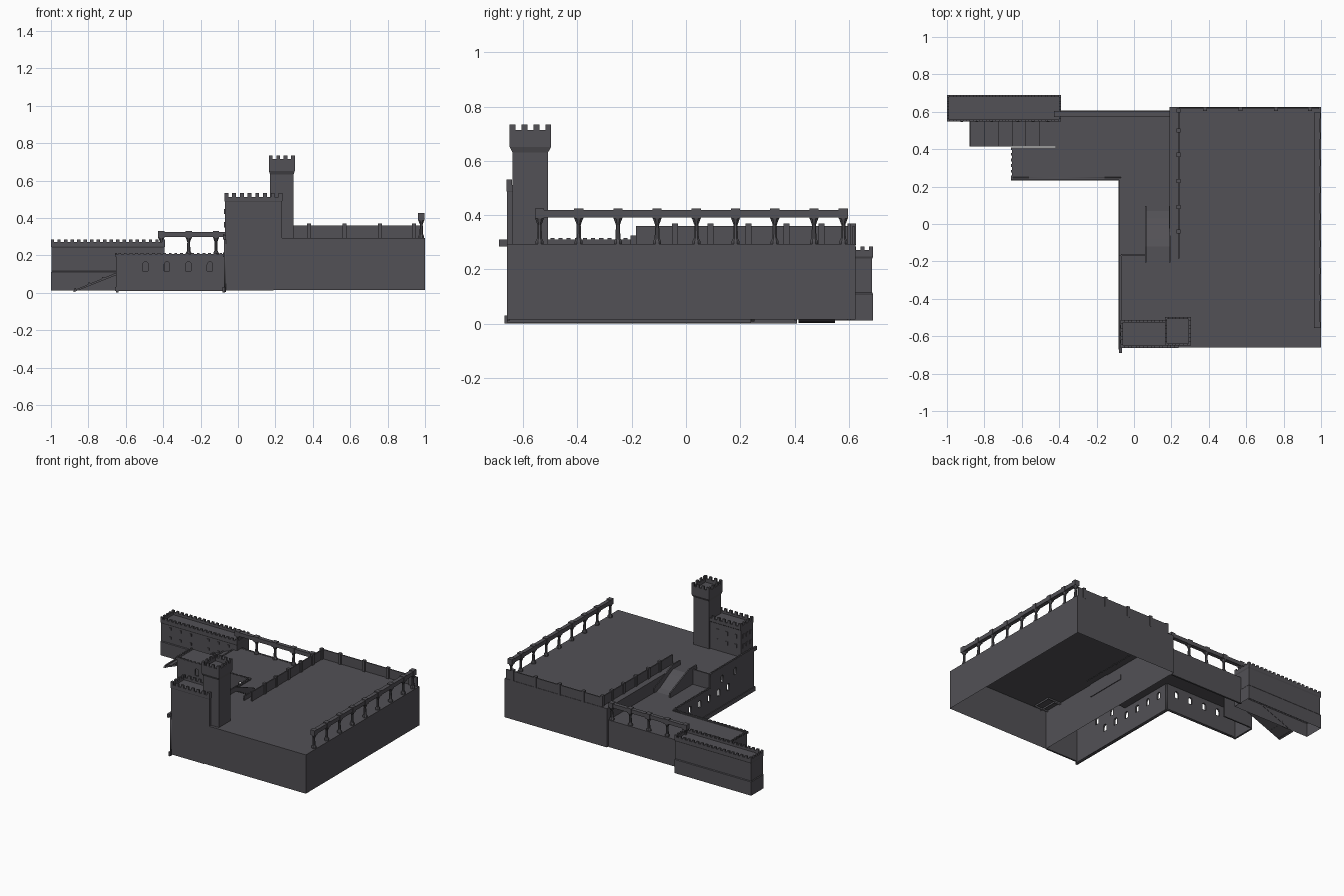
import bpy, bmesh, math
from mathutils import Matrix, Vector

if "Cube" in bpy.data.objects:
    bpy.data.objects.remove(bpy.data.objects["Cube"])

stone = bpy.data.materials.new("dark_stone")
stone.diffuse_color = (0.085, 0.082, 0.092, 1)
stone.use_nodes = True
stone.node_tree.nodes["Principled BSDF"].inputs["Base Color"].default_value = stone.diffuse_color


def finish(name, bm):
    me = bpy.data.meshes.new(name)
    bm.to_mesh(me)
    bm.free()
    me.materials.append(stone)
    ob = bpy.data.objects.new(name, me)
    bpy.context.collection.objects.link(ob)
    return ob


def add_box(bm, x0, x1, y0, y1, z0, z1, open_bottom=False):
    m = Matrix.Translation(((x0 + x1) / 2, (y0 + y1) / 2, (z0 + z1) / 2)) @ Matrix.Diagonal((x1 - x0, y1 - y0, z1 - z0, 1))
    vs = bmesh.ops.create_cube(bm, size=1, matrix=m)["verts"]
    if open_bottom:
        faces = {f for v in vs for f in v.link_faces}
        bm.faces.remove(min(faces, key=lambda f: f.calc_center_median().z))


def boxes(name, items, open_bottom=False):
    bm = bmesh.new()
    for b in items:
        add_box(bm, *b, open_bottom)
    return finish(name, bm)


def rect_stack(name, rings, cap=True):
    """Open-bottomed shell through rectangles (x0, x1, y0, y1, z)."""
    bm = bmesh.new()
    prev = None
    for x0, x1, y0, y1, z in rings:
        cur = [bm.verts.new(p) for p in ((x0, y0, z), (x1, y0, z), (x1, y1, z), (x0, y1, z))]
        if prev:
            for i in range(4):
                j = (i + 1) % 4
                bm.faces.new((prev[i], prev[j], cur[j], cur[i]))
        prev = cur
    if cap:
        bm.faces.new(prev)
    return finish(name, bm)


def battlement(name, x0, x1, y0, y1, z0, z1, z2, nx, ny, t=0.012):
    """Parapet ring from z0 to z1 with merlons up to z2."""
    items = [(x0, x1, y0, y0 + t, z0, z1), (x0, x1, y1 - t, y1, z0, z1),
             (x0, x0 + t, y0, y1, z0, z1), (x1 - t, x1, y0, y1, z0, z1)]
    wx, wy = (x1 - x0) / (2 * nx - 1), (y1 - y0) / (2 * ny - 1)
    for i in range(nx):
        a = x0 + 2 * i * wx
        items += [(a, a + wx, y0, y0 + t, z1, z2), (a, a + wx, y1 - t, y1, z1, z2)]
    for i in range(ny):
        a = y0 + 2 * i * wy
        items += [(x0, x0 + t, a, a + wy, z1, z2), (x1 - t, x1, a, a + wy, z1, z2)]
    return boxes(name, items)


def pierced_wall(name, outline, windows, matrix):
    """Thin wall from an outline with arched window holes."""
    cu = bpy.data.curves.new(name, 'CURVE')
    cu.dimensions = '2D'
    cu.fill_mode = 'BOTH'
    cu.extrude = 0.006
    loops = [outline]
    for u, v in windows:
        arch = [(u + 0.015 * math.cos(k * math.pi / 6), v + 0.035 + 0.015 * math.sin(k * math.pi / 6)) for k in range(7)]
        loops.append(arch + [(u - 0.015, v), (u + 0.015, v)])
    for loop in loops:
        sp = cu.splines.new('POLY')
        sp.points.add(len(loop) - 1)
        sp.use_cyclic_u = True
        for p, (u, v) in zip(sp.points, loop):
            p.co = (u, v, 0, 1)
    tmp = bpy.data.objects.new(name + "_curve", cu)
    me = bpy.data.meshes.new_from_object(tmp)
    bpy.data.objects.remove(tmp)
    bm = bmesh.new()
    bm.from_mesh(me)
    bpy.data.meshes.remove(me)
    bm.transform(matrix)
    return finish(name, bm)


def arcade(name, start, end, z0, z1, spots):
    """Columns with flared capitals carrying a beam."""
    bm = bmesh.new()
    a, b = Vector(start), Vector(end)
    h = z1 - z0
    prof = [(0.016, 0), (0.016, 0.1), (0.010, 0.18), (0.008, 0.55), (0.018, 0.74)]
    for s in spots:
        c = a.lerp(b, s)
        for (r0, t0), (r1, t1) in zip(prof, prof[1:]):
            m = Matrix.Translation((c.x, c.y, z0 + h * (t0 + t1) / 2)) @ Matrix.Rotation(math.pi / 8, 4, 'Z')
            bmesh.ops.create_cone(bm, segments=8, radius1=r0, radius2=r1, depth=h * (t1 - t0), matrix=m)
        add_box(bm, c.x - 0.017, c.x + 0.017, c.y - 0.017, c.y + 0.017, z0 + h * 0.72, z1)
    add_box(bm, min(a.x, b.x) - 0.014, max(a.x, b.x) + 0.014, min(a.y, b.y) - 0.014, max(a.y, b.y) + 0.014,
            z0 + h * 0.75, z1 - 0.005)
    return finish(name, bm)


def prism(name, pts, axis, lo, hi):
    """Extrude a (u, z) profile along x or y."""
    bm = bmesh.new()
    mk = (lambda u, z, w: (w, u, z)) if axis == 'x' else (lambda u, z, w: (u, w, z))
    f = bm.faces.new([bm.verts.new(mk(u, z, lo)) for u, z in pts])
    ext = bmesh.ops.extrude_face_region(bm, geom=[f])["geom"]
    d = Vector(mk(0, 0, hi - lo))
    bmesh.ops.translate(bm, vec=d, verts=[g for g in ext if isinstance(g, bmesh.types.BMVert)])
    bmesh.ops.recalc_face_normals(bm, faces=bm.faces)
    return finish(name, bm)


# Main raised platform (hollow below)
boxes("main_platform", [(0.19, 1.0, -0.66, 0.625, 0.015, 0.293)], True)

# Lower courtyard floors and plain walls
boxes("courtyard_floor", [(-0.07, 0.19, -0.165, 0.60, 0.195, 0.203), (-0.42, -0.07, 0.24, 0.60, 0.195, 0.203),
                          (-0.65, -0.42, 0.24, 0.41, 0.195, 0.203)])
boxes("south_terrace_floor", [(-0.07, 0.19, -0.66, -0.165, 0.28, 0.293)])
boxes("courtyard_walls", [(-0.40, 0.19, 0.595, 0.607, 0.012, 0.205), (-0.652, -0.64, 0.24, 0.41, 0.0, 0.205),
                          (-0.65, -0.42, 0.40, 0.41, 0.012, 0.203), (-0.07, 0.19, -0.66, -0.648, 0.012, 0.293),
                          (-0.07, 0.06, -0.17, -0.16, 0.2, 0.31)])

# Window walls
to_y = Matrix.Translation((0, 0.246, 0)) @ Matrix.Rotation(math.pi / 2, 4, 'X')
to_x = Matrix.Translation((-0.07, 0, 0)) @ Matrix.Rotation(math.pi / 2, 4, 'Z') @ Matrix.Rotation(math.pi / 2, 4, 'X')
pierced_wall("west_wing_front_wall", [(-0.65, 0.008), (-0.07, 0.008), (-0.07, 0.207), (-0.65, 0.207)],
             [(-0.15 - 0.115 * i, 0.115) for i in range(4)], to_y)
pierced_wall("courtyard_west_wall", [(-0.66, 0.005), (0.24, 0.005), (0.24, 0.207), (-0.165, 0.207), (-0.165, 0.305), (-0.66, 0.305)],
             [(-0.37 + 0.108 * i, 0.115) for i in range(6)] + [(-0.45, 0.2), (-0.3, 0.2)], to_x)

# Plinths, cornices and small dentils along the wall tops
trim = [(-0.082, -0.07, -0.67, 0.24, 0.0, 0.03), (-0.658, -0.07, 0.232, 0.24, 0.008, 0.03),
        (-0.08, -0.064, -0.69, -0.165, 0.285, 0.31), (-0.08, -0.064, -0.165, 0.24, 0.19, 0.21),
        (-0.658, -0.07, 0.234, 0.246, 0.194, 0.208)]
trim += [(-0.08, -0.068, -0.65 + 0.03 * i, -0.635 + 0.03 * i, 0.305, 0.315) for i in range(16)]
trim += [(-0.08, -0.068, -0.155 + 0.03 * i, -0.14 + 0.03 * i, 0.208, 0.215) for i in range(13)]
trim += [(-0.64 + 0.03 * i, -0.625 + 0.03 * i, 0.234, 0.246, 0.206, 0.212) for i in range(19)]
trim += [(-0.658, -0.646, 0.245 + 0.03 * i, 0.26 + 0.03 * i, 0.2, 0.212) for i in range(6)]
boxes("wall_trim", trim)

# Courtyard stair up to the south terrace with its sloping side walls
prism("courtyard_stair", [(0.08, 0.2), (0.03, 0.215), (-0.08, 0.275), (-0.12, 0.293), (-0.165, 0.293), (-0.165, 0.2)], 'x', 0.065, 0.19)
for x in (0.058, 0.186):
    prism("stair_side_wall", [(0.095, 0.2), (0.095, 0.235), (-0.12, 0.325), (-0.205, 0.325), (-0.205, 0.2)], 'x', x, x + 0.009)

# West ramp with raised cross ribs
slope = lambda x: 0.015 + (x + 0.88) * 0.188 / 0.46
prism("west_ramp", [(-0.88, 0.003), (-0.88, 0.012), (-0.42, 0.203), (-0.42, 0.185)], 'y', 0.415, 0.55)
boxes("ramp_ribs", [(x - 0.005, x + 0.005, 0.415, 0.55, slope(x) - 0.012, slope(x) + 0.005)
                    for x in [-0.87 + 0.074 * i for i in range(7)]])

# West gatehouse block
rect_stack("west_block", [(-1.0, -0.39, 0.548, 0.69, 0.012), (-1.0, -0.39, 0.548, 0.69, 0.11), (-0.996, -0.394, 0.552, 0.686, 0.115),
                          (-0.996, -0.394, 0.552, 0.686, 0.24), (-1.0, -0.39, 0.548, 0.69, 0.248), (-1.0, -0.39, 0.548, 0.69, 0.255)])
battlement("west_block_battlement", -1.0, -0.39, 0.548, 0.69, 0.25, 0.272, 0.285, 18, 5)
boxes("west_block_windows", [(x - 0.007, x + 0.007, 0.546, 0.556, z - 0.009, z + 0.009)
                             for x in (-0.92, -0.84, -0.76, -0.62, -0.54, -0.46) for z in (0.155, 0.22)])

# Keep
rect_stack("keep", [(-0.07, 0.235, -0.66, -0.52, 0.28), (-0.07, 0.235, -0.66, -0.52, 0.485),
                    (-0.072, 0.237, -0.662, -0.514, 0.492), (-0.072, 0.237, -0.662, -0.514, 0.497)])
battlement("keep_battlement", -0.072, 0.237, -0.662, -0.514, 0.49, 0.512, 0.532, 8, 4)
boxes("keep_windows", [(-0.074, -0.06, y - 0.009, y + 0.009, z, z + 0.028) for y in (-0.63, -0.59, -0.55) for z in (0.35, 0.42)]
      + [(x - 0.009, x + 0.009, -0.53, -0.516, z, z + 0.028) for x in (-0.03, 0.04, 0.11) for z in (0.35, 0.42)])

# Tower with flared head
rect_stack("tower", [(0.172, 0.297, -0.64, -0.508, 0.28), (0.172, 0.297, -0.64, -0.508, 0.632),
                     (0.165, 0.304, -0.65, -0.497, 0.652), (0.165, 0.304, -0.65, -0.497, 0.69)])
battlement("tower_battlement", 0.165, 0.304, -0.65, -0.497, 0.68, 0.714, 0.735, 4, 4)

# Platform railings with posts
rail = [(0.234, 0.242, -0.185, 0.615, 0.29, 0.36), (0.24, 0.99, 0.614, 0.622, 0.29, 0.36)]
rail += [(0.228, 0.248, y - 0.011, y + 0.011, 0.29, 0.37) for y in (-0.04, 0.09, 0.23, 0.37, 0.50, 0.607)]
rail += [(x - 0.011, x + 0.011, 0.604, 0.626, 0.29, 0.37) for x in (0.38, 0.57, 0.76, 0.94)]
boxes("platform_railing", rail)

# Arcades
arcade("east_arcade", (0.98, -0.54, 0), (0.98, 0.58, 0), 0.29, 0.425, [i / 7.75 for i in range(8)] + [1])
arcade("courtyard_arcade", (-0.41, 0.588, 0), (0.175, 0.588, 0), 0.2, 0.33, [i / 4 for i in range(5)])
